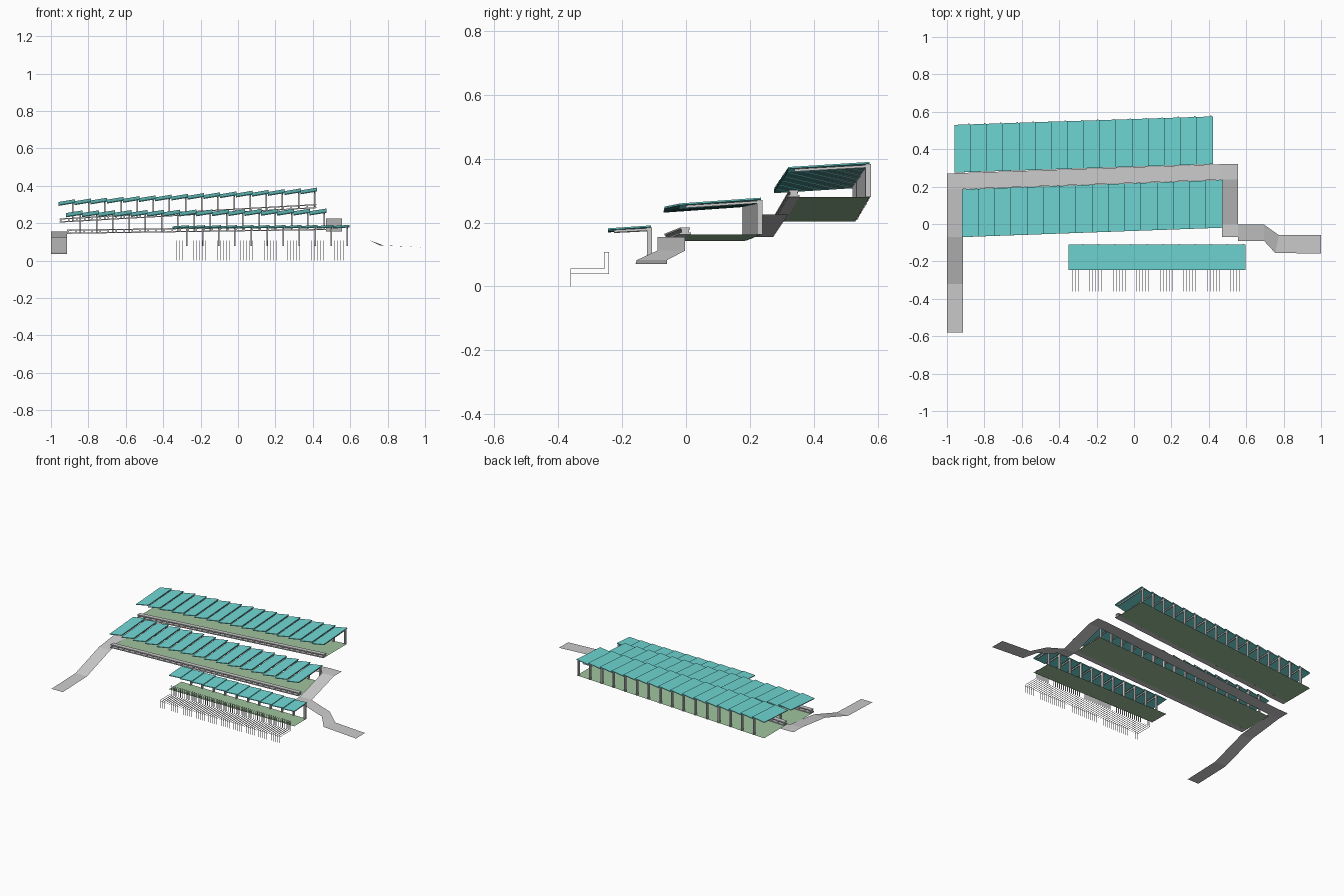
import bpy, bmesh
from mathutils import Vector

if "Cube" in bpy.data.objects:
    bpy.data.objects.remove(bpy.data.objects["Cube"])


def material(name, color):
    m = bpy.data.materials.new(name)
    m.diffuse_color = (*color, 1)
    m.use_nodes = True
    m.node_tree.nodes["Principled BSDF"].inputs["Base Color"].default_value = m.diffuse_color
    return m


TEAL = material("teal_panel", (0.16, 0.68, 0.66))
GREEN = material("green_floor", (0.35, 0.55, 0.34))


class Part:
    """Collects quads and boxes into one named object."""

    def __init__(self, name, mat=None):
        self.name, self.mat, self.bm = name, mat, bmesh.new()

    def quad(self, pts):
        self.bm.faces.new([self.bm.verts.new(p) for p in pts])

    def slab(self, pts, h):
        # quad outline (counter-clockwise) raised by h
        lo = [self.bm.verts.new(p) for p in pts]
        hi = [self.bm.verts.new(Vector(p) + Vector((0, 0, h))) for p in pts]
        self.bm.faces.new(lo[::-1])
        self.bm.faces.new(hi)
        for i in range(4):
            j = (i + 1) % 4
            self.bm.faces.new((lo[i], lo[j], hi[j], hi[i]))

    def box(self, x0, x1, y0, y1, z0, z1):
        self.slab([(x0, y0, z0), (x1, y0, z0), (x1, y1, z0), (x0, y1, z0)], z1 - z0)

    def done(self):
        me = bpy.data.meshes.new(self.name)
        self.bm.to_mesh(me)
        self.bm.free()
        ob = bpy.data.objects.new(self.name, me)
        bpy.context.collection.objects.link(ob)
        if self.mat:
            me.materials.append(self.mat)


def lerp(a, b, t):
    return a + (b - a) * t


def terrace(name, x, front, depth, floor, roof, count, rise, tilt, bench):
    """Floor, posts, arms, overlapping roof panels and front bench of one row.
    front, floor, roof hold (left, right) values."""
    def fy(px): return lerp(*front, (px - x[0]) / (x[1] - x[0]))
    def fz(px): return lerp(*floor, (px - x[0]) / (x[1] - x[0]))

    # floor sheet
    ground = Part(name + "_floor", GREEN)
    ground.quad([(x[0], front[0], floor[0]), (x[1], front[1], floor[1]),
                 (x[1], front[1] + depth, floor[1]), (x[0], front[0] + depth, floor[0])])
    ground.done()

    # roof panels on posts with cantilever arms
    roofs, posts = Part(name + "_roof_panels", TEAL), Part(name + "_posts")
    pitch = (x[1] - x[0]) / count
    for i in range(count):
        a = x[0] + i * pitch
        b = a + pitch + 0.002
        z = lerp(*roof, i / (count - 1))
        ya, yb = fy(a), fy(b)
        roofs.slab([(a, ya, z), (b, yb, z + rise), (b, yb + depth, z + rise + tilt),
                    (a, ya + depth, z + tilt)], 0.005)
        p = b - 0.012
        back = yb + depth
        top = z + rise * 0.85 + tilt
        posts.box(p - 0.004, p + 0.004, back - 0.012, back + 0.004, fz(p), top)
        posts.slab([(p - 0.003, yb + 0.02, top - tilt - 0.007), (p + 0.003, yb + 0.02, top - tilt - 0.007),
                    (p + 0.003, back, top - 0.01), (p - 0.003, back, top - 0.01)], 0.008)
    roofs.done()
    posts.done()

    # long bench along the front edge
    if bench:
        seat = Part(name + "_bench")
        for dz, h, d0, d1 in ((0.0, 0.006, 0.0, 0.035), (0.016, 0.006, 0.003, 0.032)):
            l, r = x[0] + 0.005, x[1]
            seat.slab([(l, front[0] + d0, floor[0] + dz), (r, front[1] + d0, floor[1] + dz),
                       (r, front[1] + d1, floor[1] + dz), (l, front[0] + d1, floor[0] + dz)], h)
        for i in range(count * 2 + 1):
            p = lerp(x[0] + 0.012, x[1] - 0.008, i / (count * 2))
            seat.box(p - 0.004, p + 0.004, fy(p) + 0.006, fy(p) + 0.029, fz(p) + 0.005, fz(p) + 0.017)
        seat.done()


terrace("upper", (-0.96, 0.42), (0.275, 0.32), 0.255, (0.203, 0.28), (0.292, 0.354), 16, 0.015, 0.016, True)
terrace("middle", (-0.92, 0.47), (-0.07, -0.02), 0.255, (0.143, 0.163), (0.231, 0.241), 16, 0.014, 0.018, True)
terrace("lower", (-0.35, 0.595), (-0.245, -0.245), 0.135, (0.078, 0.078), (0.169, 0.171), 11, 0.006, 0.009, False)

# walkway: pairs of edge points, left arm, long ramp, then right descent
L, R = -1.0, -0.915
rails = [
    ((L, -0.58, 0.035), (R, -0.58, 0.035)),
    ((L, -0.32, 0.043), (R, -0.32, 0.043)),
    ((L, -0.07, 0.125), (R, -0.07, 0.125)),
    ((L, 0.187, 0.155), (R, 0.187, 0.155)),
]
ramp = [
    ((L, 0.27, 0.155), (L, 0.187, 0.155)),
    ((R, 0.273, 0.155), (R, 0.187, 0.155)),
    ((0.47, 0.32, 0.225), (0.47, 0.237, 0.225)),
    ((0.557, 0.322, 0.225), (0.557, 0.237, 0.225)),
]
descent = [
    ((0.47, 0.237, 0.225), (0.557, 0.237, 0.225)),
    ((0.47, -0.0, 0.155), (0.557, -0.0, 0.155)),
    ((0.47, -0.07, 0.155), (0.557, -0.07, 0.155)),
]
exit_path = [
    ((0.557, -0.003, 0.155), (0.557, -0.09, 0.155)),
    ((0.695, -0.003, 0.112), (0.695, -0.09, 0.112)),
    ((0.775, -0.06, 0.082), (0.755, -0.155, 0.082)),
    ((1.0, -0.06, 0.07), (1.0, -0.158, 0.07)),
]
for name, strip in (("left_path", rails), ("long_ramp", ramp),
                    ("right_descent", descent), ("exit_path", exit_path)):
    path = Part(name)
    for (a, b), (c, d) in zip(strip, strip[1:]):
        path.quad([a, b, d, c])
    path.done()

# thin stepped seat frames in front of the lower row
profile = [(-0.361, 0.0), (-0.361, 0.055), (-0.256, 0.055), (-0.256, 0.107),
           (-0.242, 0.107), (-0.242, 0.04), (-0.361, 0.04)]
frames = Part("seat_frames")
w, t = 0.0008, 0.001
for i in range(58):
    px = -0.33 + i * 0.0157
    for (y0, z0), (y1, z1) in zip(profile, profile[1:]):
        frames.box(px - w, px + w, min(y0, y1) - t, max(y0, y1) + t,
                   max(0, min(z0, z1) - t), max(z0, z1) + t)
frames.done()
